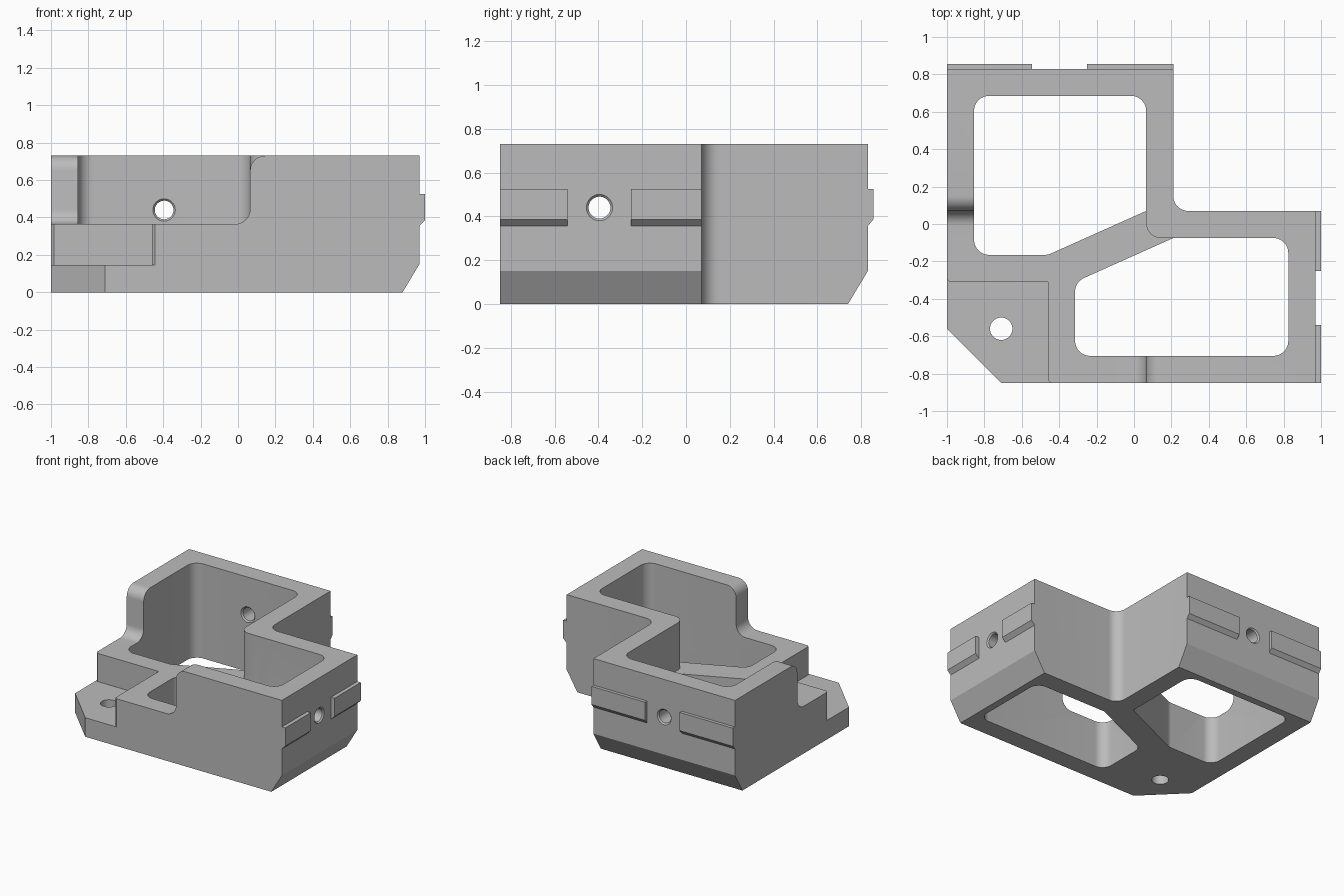
import bpy, bmesh
from math import pi, cos, sin
from mathutils import Vector

default = bpy.data.objects.get("Cube")
if default:
    bpy.data.objects.remove(default, do_unlink=True)

grey = bpy.data.materials.new("machined_grey")
grey.use_nodes = True
GREY = (0.5, 0.5, 0.5, 1)
grey.diffuse_color = GREY
grey.node_tree.nodes["Principled BSDF"].inputs["Base Color"].default_value = GREY

TOP, LOW, STEP, R = 0.73, 0.365, 0.147, 0.08


def rounded(points, steps=10):
    """Outline from (a, b) corners, or (a, b, radius) for filleted ones."""
    out = []
    for i, p in enumerate(points):
        c = Vector(p[:2])
        if len(p) == 2:
            new = [c]
        else:
            u = (Vector(points[i - 1][:2]) - c).normalized()
            v = (Vector(points[(i + 1) % len(points)][:2]) - c).normalized()
            half = u.angle(v) / 2
            centre = c + (u + v).normalized() * p[2] / sin(half)
            start = c + u * p[2] / (sin(half) / cos(half)) - centre
            sweep = pi - 2 * half
            if u.x * v.y - u.y * v.x > 0:
                sweep = -sweep
            new = []
            for k in range(steps + 1):
                a = sweep * k / steps
                new.append(centre + Vector((start.x * cos(a) - start.y * sin(a),
                                            start.x * sin(a) + start.y * cos(a))))
        for q in new:
            if not out or (q - out[-1]).length > 1e-5:
                out.append(q)
    return out


def place(axis, a, b, d):
    return {"x": (d, a, b), "y": (a, d, b), "z": (a, b, d)}[axis]


def loft(name, loops):
    """Closed solid through matching loops of points."""
    bm = bmesh.new()
    rings = [[bm.verts.new(p) for p in loop] for loop in loops]
    bm.faces.new(rings[0])
    bm.faces.new(rings[-1])
    n = len(rings[0])
    for lower, upper in zip(rings, rings[1:]):
        for i in range(n):
            j = (i + 1) % n
            bm.faces.new((lower[i], lower[j], upper[j], upper[i]))
    bmesh.ops.recalc_face_normals(bm, faces=bm.faces)
    mesh = bpy.data.meshes.new(name)
    bm.to_mesh(mesh)
    bm.free()
    mesh.materials.append(grey)
    obj = bpy.data.objects.new(name, mesh)
    bpy.context.scene.collection.objects.link(obj)
    return obj


def prism(name, points, axis, start, end):
    outline = rounded(points)
    return loft(name, [[place(axis, p.x, p.y, d) for p in outline] for d in (start, end)])


def bore(name, axis, a, b, profile, sides=32):
    """Round cutter along an axis from (distance, radius) pairs."""
    turns = [2 * pi * k / sides for k in range(sides)]
    return loft(name, [[place(axis, a + r * cos(t), b + r * sin(t), d) for t in turns]
                       for d, r in profile])


# Main block outline
body = prism("bracket_body", [
    (-1, -0.56), (-0.71, -0.85), (0.97, -0.85), (0.97, 0.07), (0.21, 0.07, R),
    (0.21, 0.83), (-1, 0.83)], "z", 0, TOP)


def rise(corner):
    """Side profile of the step up from the low rim to the full height."""
    return [(corner - 0.4, LOW), (corner, LOW, R), (corner, TOP, R),
            (corner + R, TOP), (corner + R, 1), (corner - 0.4, 1)]


def bottom_chamfer(edge):
    return [(edge - 0.15, -0.1), (edge + 0.06, 0.25), (edge + 0.06, -0.1)]


def wall_bore(name, axis, inner, outer):
    return bore(name, axis, -0.395, 0.44, [
        (inner - 0.05, 0.06), (inner, 0.06), (inner + 0.01, 0.05),
        (outer - 0.01, 0.05), (outer, 0.06), (outer + 0.05, 0.06)])


cutters = [
    # Two through pockets with a slanted web between them
    prism("rear_pocket", [
        (-0.855, -0.165, R), (-0.46, -0.165, R), (0.065, 0.07),
        (0.065, 0.685, R), (-0.855, 0.685, R)], "z", -0.1, 1),
    prism("front_pocket", [
        (-0.315, -0.705, R), (0.825, -0.705, R), (0.825, -0.075, R),
        (0.21, -0.075), (-0.315, -0.31, R)], "z", -0.1, 1),
    # Lowered rim at the front right corner
    prism("left_rise", rise(0.07), "x", -1.1, -0.75),
    prism("front_rise", rise(0.065), "y", -0.95, -0.6),
    prism("low_rim", [
        (-1.1, -0.95), (-0.1, -0.95), (-0.1, -0.6), (0.25, -0.6), (0.25, -0.075),
        (0.065, -0.075, R), (0.065, 0.3), (-0.7, 0.3), (-0.7, -0.1), (-1.1, -0.1)],
        "z", LOW, 1.1),
    # Mounting foot step and its hole
    prism("foot_step", [
        (-1.1, -0.195), (-0.985, -0.31), (-0.46, -0.31), (-0.46, -0.835),
        (-0.345, -0.95), (-1.1, -0.95)], "z", STEP, 1.2),
    bore("foot_hole", "z", -0.71, -0.56, [(-0.1, 0.06), (0.3, 0.06)]),
    # Lower edge chamfers
    prism("side_chamfer", bottom_chamfer(0.97), "y", -1, 0.3),
    prism("back_chamfer", bottom_chamfer(0.83), "x", -1.1, 0.4),
    # Screw holes through the outer walls
    wall_bore("side_hole", "x", 0.825, 0.97),
    wall_bore("back_hole", "y", 0.685, 0.83),
]

bpy.context.view_layer.objects.active = body
for cutter in cutters:
    cutter.hide_render = True
    mod = body.modifiers.new(cutter.name, "BOOLEAN")
    mod.operation = "DIFFERENCE"
    mod.solver = "EXACT"
    mod.object = cutter
    bpy.ops.object.modifier_apply(modifier=mod.name)
    bpy.data.objects.remove(cutter, do_unlink=True)


def pad_profile(face, proud):
    return [(face - 0.01, 0.355), (face, 0.355), (face + proud, 0.385),
            (face + proud, 0.525), (face - 0.01, 0.525)]


# Raised locating pads on the side and back
for name, axis, face, proud, start, end in (
        ("side_pad_front", "y", 0.97, 0.03, -0.85, -0.54),
        ("side_pad_back", "y", 0.97, 0.03, -0.25, 0.07),
        ("back_pad_right", "x", 0.83, 0.025, -1, -0.545),
        ("back_pad_left", "x", 0.83, 0.025, -0.25, 0.21)):
    prism(name, pad_profile(face, proud), axis, start, end)

# Smooth fillets, sharp edges
bpy.ops.object.select_all(action="DESELECT")
body.select_set(True)
bpy.ops.object.shade_smooth_by_angle(angle=pi / 7)
